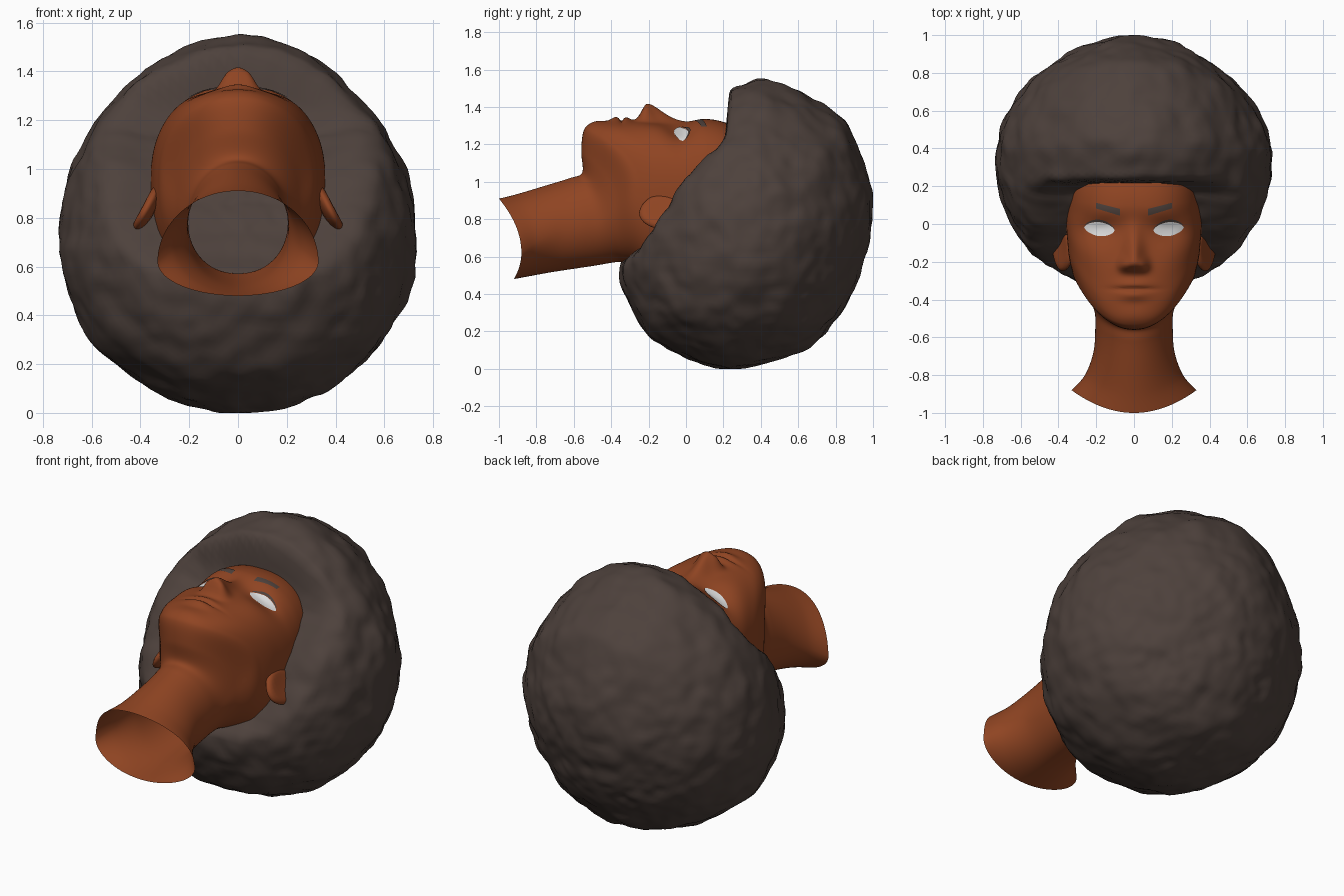
import bpy, bmesh, math
from mathutils import Vector, Matrix, noise
from mathutils.bvhtree import BVHTree

if "Cube" in bpy.data.objects:
    bpy.data.objects.remove(bpy.data.objects["Cube"])


def material(name, rgb):
    m = bpy.data.materials.new(name)
    m.diffuse_color = (*rgb, 1)
    m.use_nodes = True
    m.node_tree.nodes["Principled BSDF"].inputs["Base Color"].default_value = m.diffuse_color
    return m


SKIN = material("brown skin", (0.275, 0.058, 0.016))
HAIR = material("dark brown hair", (0.075, 0.053, 0.045))
WHITE = material("eye white", (0.75, 0.75, 0.75))


def make_object(name, bm, mat, recalc=True):
    if recalc:
        bmesh.ops.recalc_face_normals(bm, faces=bm.faces[:])
    for f in bm.faces:
        f.smooth = True
    me = bpy.data.meshes.new(name)
    bm.to_mesh(me)
    me.materials.append(mat)
    ob = bpy.data.objects.new(name, me)
    bpy.context.collection.objects.link(ob)
    return ob


def spow(v, p):
    return math.copysign(abs(v) ** p, v)


# Head and neck: tilted sections from the open neck end up to the crown
# y front, y side, y back, half width, z front, z side, z back, roundness power
SECTIONS = [
    (-1.00, -.88, -.92, .33, .91, .62, .48, 1.0),
    (-.90, -.80, -.84, .26, .935, .68, .495, 1.0),
    (-.75, -.68, -.70, .215, .98, .74, .52, 1.0),
    (-.62, -.55, -.50, .205, 1.02, .77, .55, 1.0),
    (-.555, -.46, -.38, .21, 1.05, .80, .57, .95),
    (-.56, -.38, -.33, .25, 1.16, .88, .57, .9),
    (-.55, -.30, -.28, .31, 1.26, .95, .56, .87),
    (-.52, -.24, -.22, .33, 1.30, .95, .52, .85),
    (-.45, -.17, -.18, .345, 1.32, .95, .50, .83),
    (-.35, -.10, -.10, .352, 1.325, .95, .45, .82),
    (-.25, -.04, 0, .357, 1.325, .95, .42, .82),
    (-.12, .02, .05, .358, 1.315, .95, .40, .82),
    (0, .07, .10, .355, 1.315, .95, .38, .82),
    (.10, .13, .15, .347, 1.335, .95, .36, .82),
    (.20, .20, .20, .338, 1.32, .95, .36, .82),
    (.32, .30, .30, .32, 1.27, .93, .40, .82),
]

# Facial features: x, y, x spread, spread below, spread above, height
BUMPS = [
    (0, -.205, .036, .03, .075, .092),    # nose
    (0, -.06, .03, .06, .06, .012),       # bridge
    (0, -.32, .06, .018, .02, .018),      # upper lip
    (0, -.375, .055, .022, .02, .022),    # lower lip
    (0, -.345, .07, .007, .007, -.016),   # mouth line
    (0, -.49, .07, .04, .04, .010),       # chin
]
for sx in (-1, 1):
    BUMPS += [
        (sx * .052, -.222, .022, .02, .03, .036),  # nostril wing
        (sx * .15, .06, .08, .03, .03, .005),      # brow ridge
        (sx * .18, -.03, .07, .05, .035, -.032),   # eye socket
        (sx * .21, -.15, .06, .06, .06, .006),     # cheekbone
    ]


def relief(x, y):
    h = 0
    for bx, by, wx, lo, hi, amp in BUMPS:
        wy = lo if y < by else hi
        h += amp * math.exp(-((x - bx) / wx) ** 2 / 2 - ((y - by) / wy) ** 2 / 2)
    return h


def catmull(rows, t):
    i = min(int(t), len(rows) - 2)
    f = t - i
    a, b, c, d = (rows[min(max(i + k, 0), len(rows) - 1)] for k in (-1, 0, 1, 2))
    return [.5 * (2 * q + (r - p) * f + (2 * p - 5 * q + 4 * r - s) * f * f
                  + (3 * q - p - 3 * r + s) * f ** 3) for p, q, r, s in zip(a, b, c, d)]


SEG, SUB = 160, 10
bm = bmesh.new()
rings = []
for k in range((len(SECTIONS) - 1) * SUB + 1):
    yf, ys, yb, w, zf, zs, zb, p = catmull(SECTIONS, k / SUB)
    ring = []
    for j in range(SEG):
        a = 2 * math.pi * j / SEG
        a += .35 * math.sin(2 * a)        # denser along the middle of the face
        c, s = math.cos(a), math.sin(a)
        x = w * spow(c, p)
        y = ys * c * c + (yf if s > 0 else yb) * s * s
        z = zs + spow(s, p) * ((zf - zs) if s > 0 else (zs - zb))
        if s > 0 and k >= 5 * SUB:
            z += relief(x, y)
        ring.append(bm.verts.new((x, y, z)))
    rings.append(ring)
for r0, r1 in zip(rings, rings[1:]):
    for j in range(SEG):
        n = (j + 1) % SEG
        bm.faces.new((r0[j], r0[n], r1[n], r1[j]))
make_object("head_and_neck", bm, SKIN)
skin_tree = BVHTree.FromBMesh(bm)


# Thin plates laid over the face between a lower and an upper curve
def face_plate(name, side, x0, x1, lower, upper, mat, lift, bulge=0):
    bm = bmesh.new()
    nu, nv = 20, 8
    grid = []
    for i in range(nu + 1):
        u = i / nu
        row = []
        for j in range(nv + 1):
            v = j / nv
            x = side * (x0 + (x1 - x0) * u)
            y = lower(u) + (upper(u) - lower(u)) * v
            hit = skin_tree.ray_cast(Vector((x, y, 3)), Vector((0, 0, -1)))[0]
            dome = bulge * math.sin(math.pi * u) * math.sin(math.pi * v)
            row.append(bm.verts.new((x, y, hit.z + lift + dome)))
        grid.append(row)
    for i in range(nu):
        for j in range(nv):
            q = [grid[i][j], grid[i + 1][j], grid[i + 1][j + 1], grid[i][j + 1]]
            bm.faces.new(q if side > 0 else q[::-1])
    make_object(name, bm, mat, False)


def arc(u):
    return max(0, math.sin(math.pi * u)) ** .6


def eye_top(u):
    return -.034 + .016 * u + .036 * arc(u)


def eye_low(u):
    return -.034 + .016 * u - .038 * arc(u)


for side, label in ((-1, "left"), (1, "right")):
    face_plate(label + "_eye", side, .102, .264, eye_low, eye_top, WHITE, .004, .005)
    face_plate(label + "_eyelid_line", side, .100, .268, eye_top,
               lambda u: eye_top(u) + .013 * arc(u), HAIR, .007)
    face_plate(label + "_eyebrow", side, .075, .2,
               lambda u: .044 + .038 * u, lambda u: .080 + .032 * u, HAIR, .004)
    # Ears: thick ovals with the rear edge turned outwards
    bm = bmesh.new()
    bmesh.ops.create_uvsphere(bm, u_segments=24, v_segments=16, radius=1)
    for v in bm.verts:
        x, y, z = v.co
        dish = -.02 * max(0, 1 - (y * y + z * z) * 1.4) if x > 0 else 0
        v.co = (.036 * x + dish, .14 * y * (1 - .25 * z) - .03 * z, .105 * z)
        v.co = Matrix.Rotation(math.radians(-28), 3, 'Y') @ v.co
        v.co += Vector((.376, -.11, .835))
        v.co.x *= side
    make_object(label + "_ear", bm, SKIN)


# Afro hair: a lumpy ball with its front cut away round the face
CY, CZ = .34, .71
OUTLINE = [(1.0, .87), (.95, 1.1), (.87, 1.3), (.65, 1.46), (.44, 1.55), (.3, 1.52),
           (.2, 1.49), (0, 1.4), (-.2, 1.18), (-.33, .85), (-.36, .52), (-.31, .36),
           (-.19, .16), (0, .06), (.22, 0), (.45, .04), (.62, .09), (.78, .24), (.94, .55)]
CUT = [(.235, 1.7), (.225, 1.42), (.215, 1.24), (.17, 1.14), (.09, 1.07), (.01, .99),
       (-.07, .86), (-.16, .74), (-.25, .64), (-.34, .58), (-.6, .5)]


def polar(points):
    return sorted((math.atan2(z - CZ, y - CY) % math.tau, math.hypot(z - CZ, y - CY))
                  for y, z in points)


def radius_at(table, ang):
    for (a0, r0), (a1, r1) in zip(table, table[1:]):
        if a0 <= ang <= a1:
            return r0 + (r1 - r0) * (ang - a0) / (a1 - a0)
    return None


ball = polar(OUTLINE)
ball = ([(ball[-1][0] - math.tau, ball[-1][1])] + ball
        + [(ball[0][0] + math.tau, ball[0][1])])
cut = polar(CUT)

bm = bmesh.new()
bmesh.ops.create_icosphere(bm, subdivisions=6, radius=1)
for v in bm.verts:
    d = v.co.normalized()
    ang = math.atan2(d.z, d.y) % math.tau
    flat = max(math.hypot(d.y, d.z), 1e-4)
    # Rounder below, slightly pointed towards the crown
    n = 1.94 - .12 * d.y - .06 * d.z - .22 * max(0, d.x) * max(0, d.y)
    r = (abs(d.x / .735) ** n + (flat / radius_at(ball, ang)) ** n) ** (-1 / n)
    limit = radius_at(cut, ang)
    if limit:
        # The cut fades out towards the sides so the rim stays rounded
        t = min(1, max(0, (abs(d.x) - .5) / .35))
        limit *= (1 + .10 * t * t * (3 - 2 * t)) / flat
        h = max(0, .08 - abs(r - limit)) / .08
        r = min(r, limit) - h * h * .02
    r *= 1 + .024 * noise.noise(d * 4.5) + .016 * noise.noise(d * 11)
    v.co = d * r + Vector((0, CY, CZ))
    v.co.y = min(v.co.y, 1.0)
    v.co.z = max(v.co.z, 0.0)
bmesh.ops.smooth_vert(bm, verts=bm.verts[:], factor=.4, use_axis_x=True,
                      use_axis_y=True, use_axis_z=True)
make_object("afro_hair", bm, HAIR)
